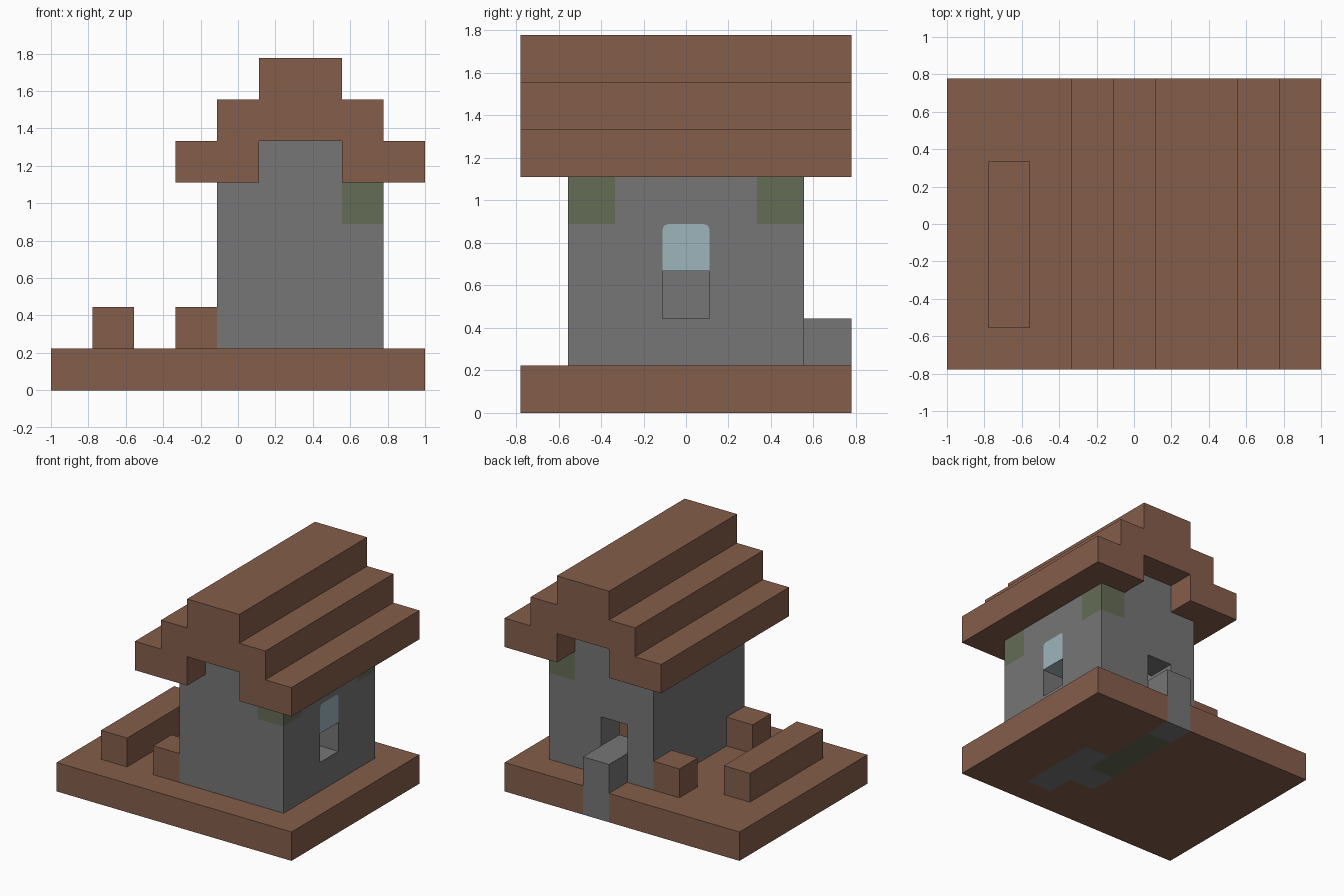
import bpy
import bmesh
from mathutils import Vector

if "Cube" in bpy.data.objects:
    bpy.data.objects.remove(bpy.data.objects["Cube"])

U = 2 / 9  # edge length of one building block


def material(name, rgb):
    mat = bpy.data.materials.new(name)
    mat.use_nodes = True
    mat.diffuse_color = (*rgb, 1)
    mat.node_tree.nodes["Principled BSDF"].inputs["Base Color"].default_value = (*rgb, 1)
    return mat


WOOD = material("brown_wood", (0.235, 0.112, 0.07))
STONE = material("grey_stone", (0.18, 0.18, 0.18))
MOSS = material("mossy_stone", (0.13, 0.15, 0.093))
GLASS = material("pale_blue_glass", (0.335, 0.46, 0.505))


def prism(name, outline, axis, start, end, mat=None):
    """Extrude a 2D outline, in block units, along the named axis."""
    place = {
        "x": lambda a, b: Vector((start, a, b)),
        "y": lambda a, b: Vector((a, start, b)),
        "z": lambda a, b: Vector((a, b, start)),
    }[axis]
    step = Vector([(end - start) * U if c == axis else 0 for c in "xyz"])
    bm = bmesh.new()
    face = bm.faces.new([bm.verts.new(place(*p) * U) for p in outline])
    grown = bmesh.ops.extrude_face_region(bm, geom=[face])["geom"]
    bmesh.ops.translate(bm, verts=[v for v in grown if isinstance(v, bmesh.types.BMVert)], vec=step)
    bmesh.ops.recalc_face_normals(bm, faces=bm.faces)
    mesh = bpy.data.meshes.new(name)
    bm.to_mesh(mesh)
    bm.free()
    obj = bpy.data.objects.new(name, mesh)
    bpy.context.collection.objects.link(obj)
    if mat:
        mesh.materials.append(mat)
    return obj


def box(name, x, y, z, mat=None):
    (x0, x1), (y0, y1) = x, y
    return prism(name, [(x0, y0), (x1, y0), (x1, y1), (x0, y1)], "z", *z, mat)


def cut(target, cutter):
    """Subtract a helper shape, then discard the helper."""
    cutter.hide_render = True
    mod = target.modifiers.new("cut", "BOOLEAN")
    mod.operation, mod.solver, mod.object = "DIFFERENCE", "EXACT", cutter
    bpy.context.view_layer.objects.active = target
    bpy.ops.object.modifier_apply(modifier=mod.name)
    bpy.data.objects.remove(cutter)


def pane(bottom):
    """Window outline with softened top corners."""
    r = 0.12
    return [(-.5, bottom), (.5, bottom), (.5, 4 - r), (.5 - r * .3, 4 - r * .3), (.5 - r, 4),
            (-.5 + r, 4), (-.5 + r * .3, 4 - r * .3), (-.5, 4 - r)]


# Platform with stone laid into its floor
platform = box("platform", (-4.5, 4.5), (-3.5, 3.5), (0, 1), WOOD)
paving = [(.5, 3.6), (1.5, 3.6), (1.5, .5), (2.5, .5), (2.5, -2.5), (1.5, -2.5), (1.5, -1.5), (.5, -1.5)]
cut(platform, prism("paving_cutter", paving, "z", -.1, 1.1))
box("floor_stone_side", (1.5, 2.5), (-2.5, .5), (0, 1), STONE)
box("floor_stone_end", (.5, 1.5), (-1.5, -.5), (0, 1), STONE)
box("floor_mossy_strip", (.5, 1.5), (-.5, 2.5), (0, 1), MOSS)
box("back_step", (.5, 1.5), (2.5, 3.5), (0, 2), STONE)

# Hollow stone walls with a gable, window and back doorway
gable = [(-.5, 1), (3.5, 1), (3.5, 5), (2.5, 5), (2.5, 6), (.5, 6), (.5, 5), (-.5, 5)]
walls = prism("walls", gable, "y", -2.5, 2.5, STONE)
cut(walls, box("room_cutter", (.5, 2.5), (-1.5, 1.5), (.9, 4.99)))
cut(walls, prism("window_cutter", pane(2), "x", 2.4, 3.6))
cut(walls, box("door_cutter", (.5, 1.5), (1.4, 2.6), (2, 3)))
prism("window_glass", pane(3), "x", 2.5, 3.5, GLASS)

# Mossy blocks at the top of the two left-hand corners
for name, side in (("front", -1), ("back", 1)):
    ys = sorted((side * 1.5, side * 2.5))
    outer = sorted((side * 1.5, side * 2.6))
    cut(walls, box("moss_cutter", (2.5, 3.6), outer, (4, 5.1)))
    box(name + "_mossy_corner", (2.5, 3.5), ys, (4, 5), MOSS)

# Stepped roof
half = [(1, 6), (1, 5), (3, 5), (3, 6), (2, 6), (2, 7), (1, 7), (1, 8)]
middle = 1.5
roof = [(middle + a, b) for a, b in half] + [(middle - a, b) for a, b in reversed(half)]
prism("roof", roof, "y", -3.5, 3.5, WOOD)

# Wooden furniture indoors and on the porch
box("indoor_chest", (1.5, 2.5), (-.5, .5), (1, 2), WOOD)
box("porch_bench", (-3.5, -2.5), (-2.5, 1.5), (1, 2), WOOD)
box("front_porch_block", (-1.5, -.5), (-2.5, -1.5), (1, 2), WOOD)
box("back_porch_block", (-1.5, -.5), (1.5, 2.5), (1, 2), WOOD)
